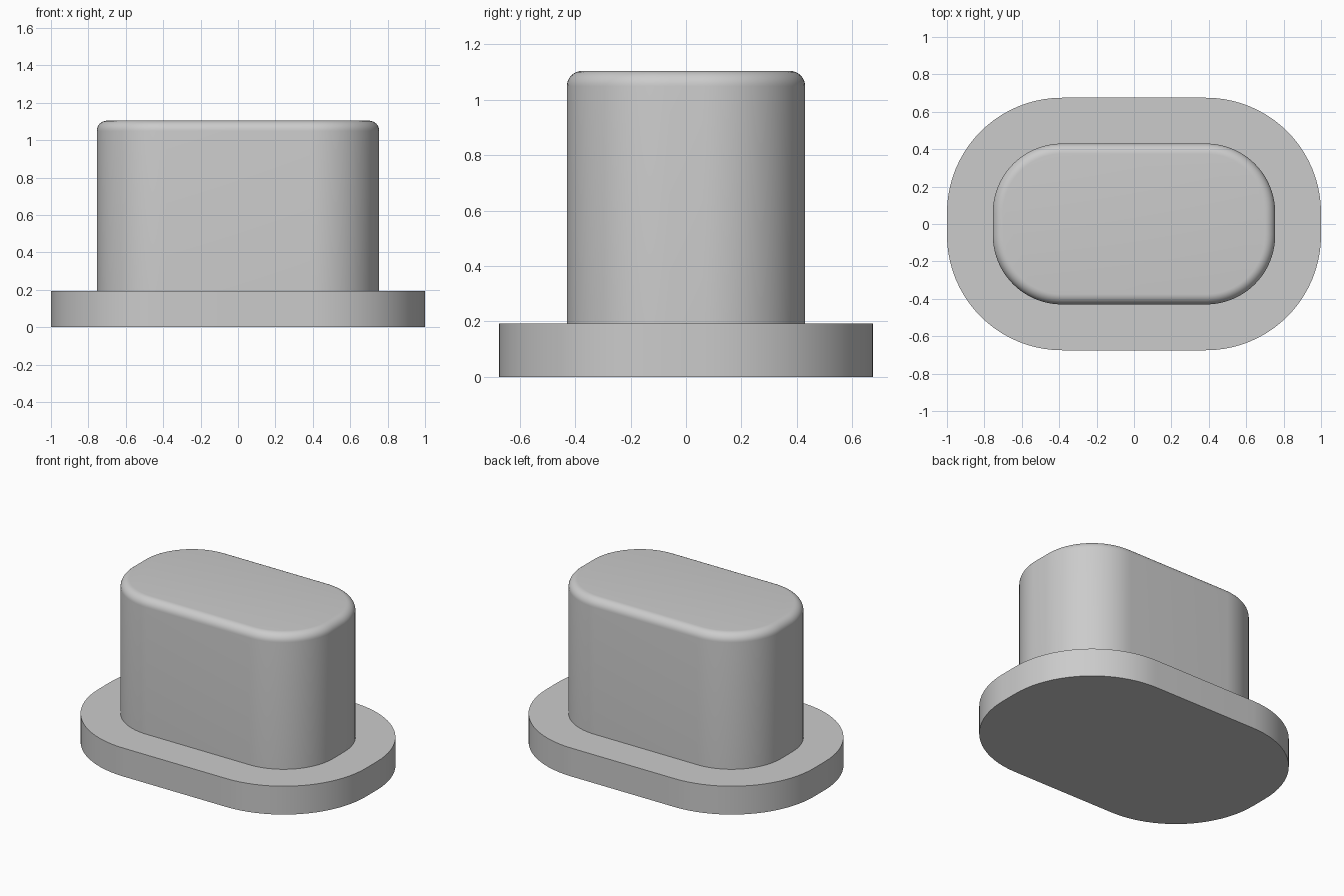
import bpy
import bmesh
from math import cos, sin, pi, radians

cube = bpy.data.objects.get("Cube")
if cube:
    bpy.data.objects.remove(cube, do_unlink=True)

grey = bpy.data.materials.new("light grey")
grey.use_nodes = True
colour = (0.6, 0.6, 0.6, 1)
grey.diffuse_color = colour
grey.node_tree.nodes["Principled BSDF"].inputs["Base Color"].default_value = colour

# Corner arc centres shared by both outlines
CENTRE_X, CENTRE_Y = 0.385, 0.06
ARC_STEPS = 20


def outline(radius):
    """Rounded rectangle made of four quarter arcs."""
    points = []
    for quarter, (sx, sy) in enumerate([(1, 1), (-1, 1), (-1, -1), (1, -1)]):
        for i in range(ARC_STEPS + 1):
            a = (quarter + i / ARC_STEPS) * pi / 2
            points.append((sx * CENTRE_X + radius * cos(a),
                           sy * CENTRE_Y + radius * sin(a)))
    return points


def loft(name, profile):
    """Closed solid through (radius, height) rings."""
    bm = bmesh.new()
    rings = [[bm.verts.new((x, y, z)) for x, y in outline(r)] for r, z in profile]
    for low, high in zip(rings, rings[1:]):
        for i in range(len(low)):
            j = (i + 1) % len(low)
            bm.faces.new((low[i], low[j], high[j], high[i]))
    bm.faces.new(rings[0][::-1])
    bm.faces.new(rings[-1])
    mesh = bpy.data.meshes.new(name)
    bm.to_mesh(mesh)
    bm.free()
    mesh.materials.append(grey)
    obj = bpy.data.objects.new(name, mesh)
    bpy.context.collection.objects.link(obj)
    bpy.ops.object.select_all(action="DESELECT")
    obj.select_set(True)
    bpy.context.view_layer.objects.active = obj
    bpy.ops.object.shade_smooth_by_angle(angle=radians(35))
    return obj


# Flat base flange
BASE_TOP = 0.192
loft("base_flange", [(0.615, 0), (0.615, BASE_TOP)])

# Tall plug with a rounded top edge
R, TOP, FILLET = 0.37, 1.104, 0.055
rounded = [(R - FILLET + FILLET * cos(a), TOP - FILLET + FILLET * sin(a))
           for a in (i * pi / 16 for i in range(9))]
loft("plug_body", [(R, BASE_TOP)] + rounded)
